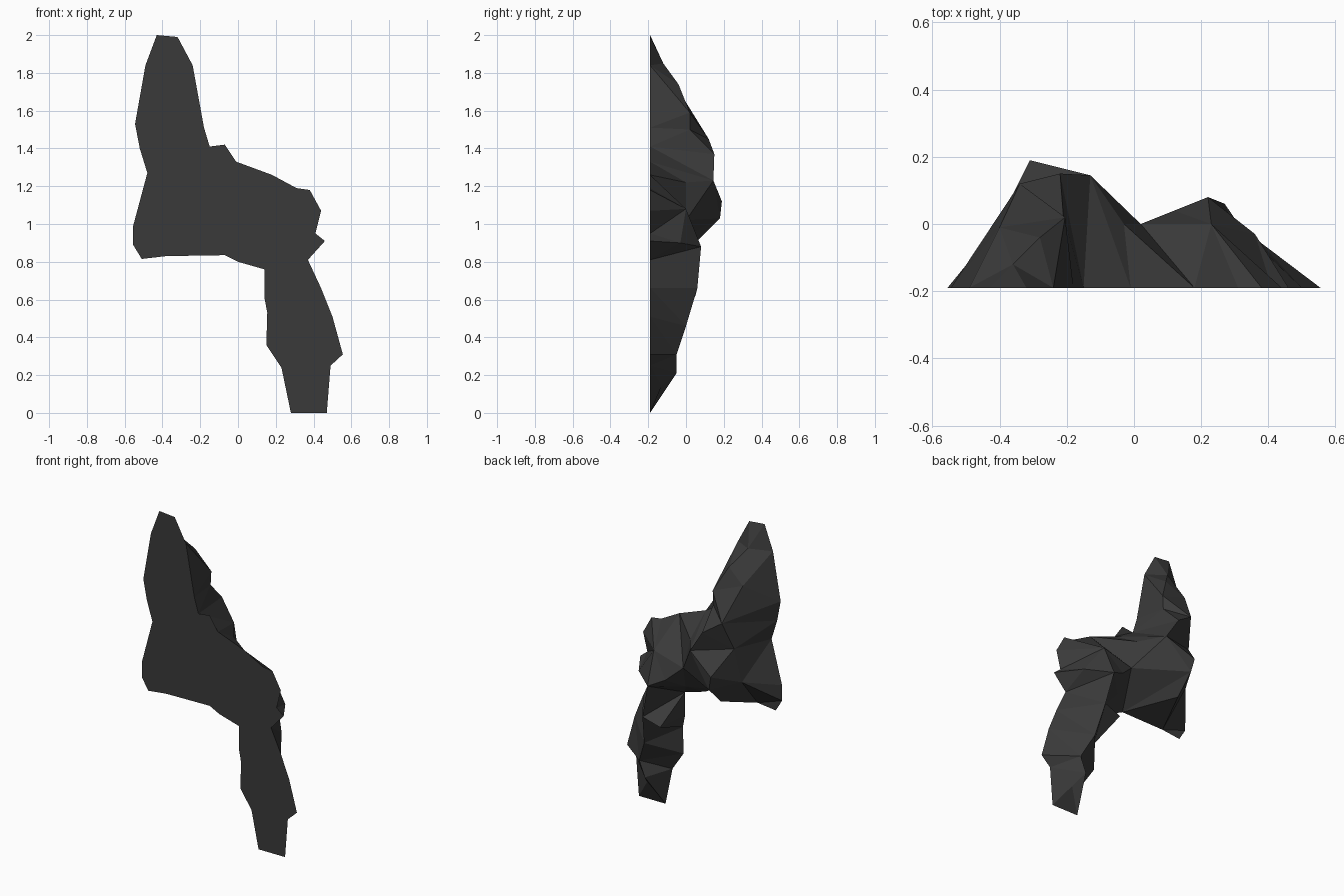
import bpy, bmesh
from mathutils import Vector
from mathutils.geometry import delaunay_2d_cdt

if "Cube" in bpy.data.objects:
    bpy.data.objects.remove(bpy.data.objects["Cube"])

FLAT = -0.19  # depth of the flat front side

# Silhouette of the flat front side (x, z)
outline = [(-.43, 2), (-.32, 1.99), (-.24, 1.84), (-.18, 1.51), (-.15, 1.41), (-.07, 1.42),
           (-.01, 1.33), (.18, 1.26), (.31, 1.19), (.38, 1.18), (.44, 1.07), (.41, .95),
           (.46, .91), (.37, .81), (.44, .66), (.50, .51), (.555, .31), (.49, .25), (.47, 0),
           (.28, 0), (.23, .24), (.15, .36), (.155, .53), (.14, .61), (.14, .76), (0, .80),
           (-.07, .835), (-.38, .83), (-.51, .815), (-.555, .89), (-.555, .99), (-.48, 1.27),
           (-.52, 1.40), (-.545, 1.53), (-.49, 1.84)]

# Crags on the rough back side (x, y, z)
crags = [(-.36, -.12, 1.85), (-.28, -.04, 1.74), (-.40, -.01, 1.66), (-.205, .02, 1.59),
         (-.21, .02, 1.50), (-.34, .12, 1.45), (-.22, .15, 1.37), (-.38, .05, 1.27),
         (-.13, .145, 1.23), (-.31, .19, 1.12), (-.29, .18, 1.03), (-.29, .06, .91),
         (-.40, 0, 1.04), (-.03, 0, 1.22), (.02, 0, 1.02), (.23, 0, 1.08), (.36, -.03, .90),
         (.22, .08, .88), (.12, .04, .93), (.06, -.08, .86), (.15, .05, .62),
         (.27, .06, .66), (.30, 0, .46), (.37, -.05, .31), (.33, -.05, .21),
         (.37, -.13, .14)]

# Triangulate the relief inside the silhouette
n = len(outline)
flat_pts = [Vector(p) for p in outline] + [Vector((x, z)) for x, y, z in crags]
depth = [FLAT] * n + [c[1] for c in crags]
edges = [(i, (i + 1) % n) for i in range(n)]
verts, _, faces, origin, _, _ = delaunay_2d_cdt(flat_pts, edges, [], 1, 1e-5)

bm = bmesh.new()
relief = [bm.verts.new((v.x, depth[o[0]] if o else FLAT, v.y)) for v, o in zip(verts, origin)]
for f in faces:
    bm.faces.new([relief[i] for i in f])

# Close the flat front side
rim = [e for e in bm.edges if e.is_boundary]
cap = bmesh.ops.contextual_create(bm, geom=rim)["faces"]
bmesh.ops.triangulate(bm, faces=cap)
bmesh.ops.recalc_face_normals(bm, faces=bm.faces)

mesh = bpy.data.meshes.new("rock_shard")
bm.to_mesh(mesh)
bm.free()
rock = bpy.data.objects.new("rock_shard", mesh)
bpy.context.collection.objects.link(rock)

# Dark stone colour
stone = bpy.data.materials.new("dark_grey_stone")
stone.diffuse_color = (.042, .042, .042, 1)
stone.use_nodes = True
stone.node_tree.nodes["Principled BSDF"].inputs["Base Color"].default_value = stone.diffuse_color
mesh.materials.append(stone)
